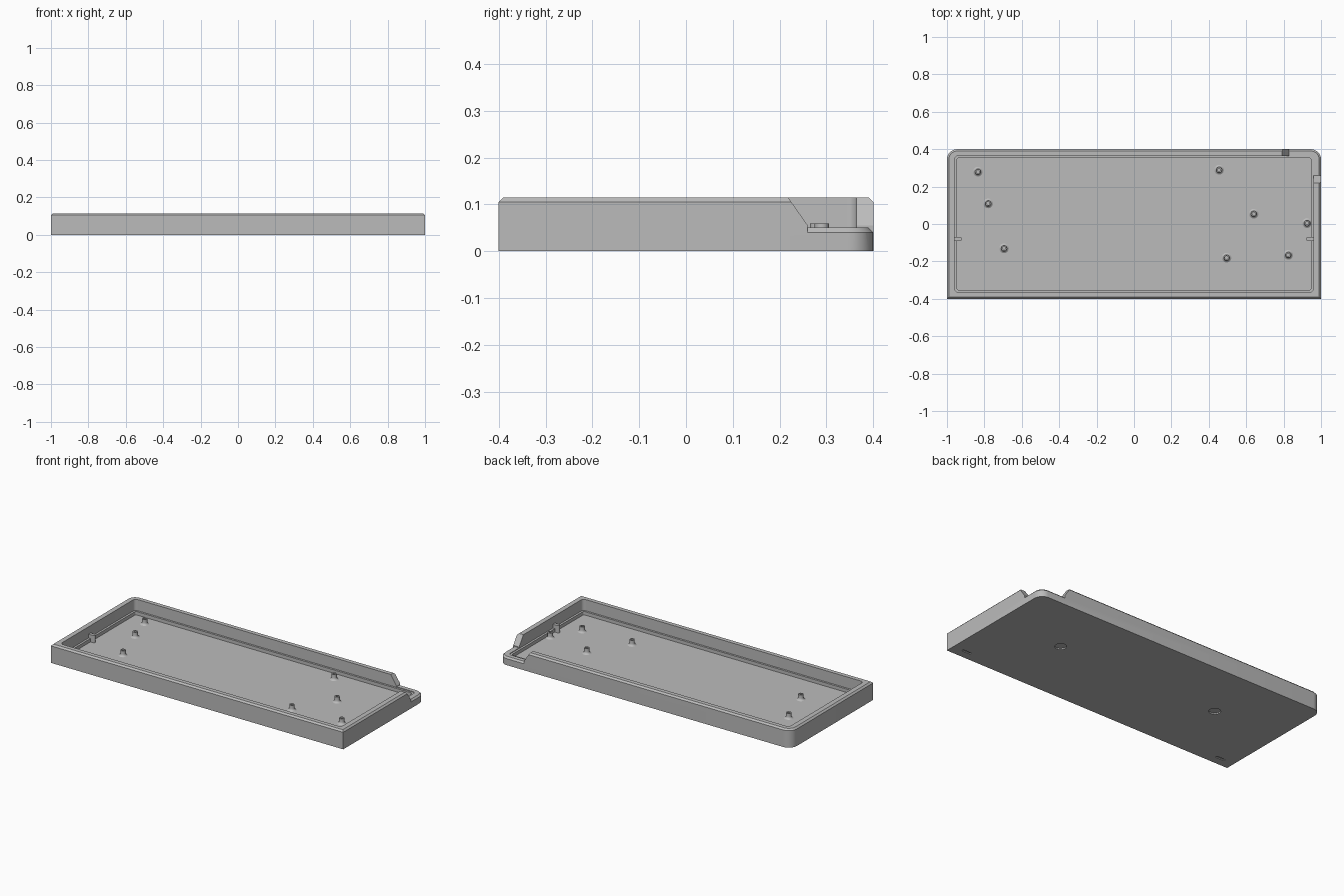
import bpy, bmesh, math

if "Cube" in bpy.data.objects:
    bpy.data.objects.remove(bpy.data.objects["Cube"])

grey = bpy.data.materials.new("plain grey")
grey.diffuse_color = (0.5, 0.5, 0.5, 1)
grey.use_nodes = True
grey.node_tree.nodes["Principled BSDF"].inputs["Base Color"].default_value = grey.diffuse_color

FLOOR = 0.025
RIM = 0.115


def finish(name, bm, helper=False):
    bmesh.ops.recalc_face_normals(bm, faces=bm.faces)
    me = bpy.data.meshes.new(name)
    bm.to_mesh(me)
    bm.free()
    ob = bpy.data.objects.new(name, me)
    bpy.context.collection.objects.link(ob)
    me.materials.append(grey)
    ob.hide_render = helper
    return ob


def outline(hx, hy, r_back, r_front, z, n=8):
    """Rounded rectangle, counter-clockwise from the back right corner."""
    pts = []
    for k, (sx, sy) in enumerate([(1, 1), (-1, 1), (-1, -1), (1, -1)]):
        r = r_back if sy > 0 else r_front
        for i in range(n + 1):
            a = math.pi / 2 * (k + i / n)
            pts.append((sx * (hx - r) + r * math.cos(a),
                        sy * (hy - r) + r * math.sin(a), z))
    return pts


def loft(name, loops, helper=False):
    """Skin closed loops of equal length and cap both ends."""
    bm = bmesh.new()
    rings = [[bm.verts.new(p) for p in lp] for lp in loops]
    for a, b in zip(rings, rings[1:]):
        for i in range(len(a)):
            j = (i + 1) % len(a)
            bm.faces.new((a[i], a[j], b[j], b[i]))
    bm.faces.new(rings[0])
    bm.faces.new(rings[-1])
    bmesh.ops.remove_doubles(bm, verts=bm.verts, dist=1e-5)
    return finish(name, bm, helper)


def circle(x, y, r, z, n=24):
    return [(x + r * math.cos(math.tau * i / n), y + r * math.sin(math.tau * i / n), z)
            for i in range(n)]


def cut(target, cutter):
    bpy.context.view_layer.objects.active = target
    m = target.modifiers.new("cut", 'BOOLEAN')
    m.operation = 'DIFFERENCE'
    m.solver = 'EXACT'
    m.object = cutter
    bpy.ops.object.modifier_apply(modifier=m.name)
    bpy.data.objects.remove(cutter)


def smooth(ob):
    bpy.ops.object.select_all(action='DESELECT')
    ob.select_set(True)
    bpy.context.view_layer.objects.active = ob
    bpy.ops.object.shade_smooth_by_angle(angle=math.radians(30))


# Tray: outer wall, chamfered rim, inner wall, ledge, floor
tray = loft("tray", [
    outline(1, 0.4, 0.055, 0, 0),
    outline(1, 0.4, 0.055, 0, 0.105),
    outline(0.99, 0.39, 0.045, 0, RIM),
    outline(0.96, 0.364, 0.02, 0.02, RIM),
    outline(0.96, 0.364, 0.02, 0.02, 0.046),
    outline(0.947, 0.352, 0.01, 0.01, 0.046),
    outline(0.947, 0.352, 0.01, 0.01, FLOOR),
])

# Corner notch with sloped ends; the core keeps the low chamfered rim
core = loft("notch_core", [
    outline(1.01, 0.41, 0.065, 0, 0.03),
    outline(0.99, 0.39, 0.045, 0, 0.05),
], True)


def corner(x, y, z):
    return [(x, y, z), (1.2, y, z), (1.2, 0.6, z), (x, 0.6, z)]


notch = loft("notch_cutter", [
    corner(0.83, 0.26, 0.035), corner(0.83, 0.26, 0.055),
    corner(0.79, 0.218, RIM), corner(0.77, 0.197, 0.145)], True)
cut(notch, core)
cut(tray, notch)

# Underside: two round recesses and two small slots near the front corners
for s in (-1, 1):
    x, y = s * 0.55, 0.032
    cut(tray, loft("round_cutter", [circle(x, y, 0.033, -0.02), circle(x, y, 0.033, 0.008)], True))
    x, y = s * 0.905, -0.344
    slot = [[(x + a, y + b, z) for a, b in ((-.03, -.007), (.03, -.007), (.03, .007), (-.03, .007))]
            for z in (-0.02, 0.006)]
    cut(tray, loft("slot_cutter", slot, True))
smooth(tray)

# Screw standoffs: flared foot, narrow post, blind hole
POSTS = [(-0.835, 0.28), (-0.78, 0.11), (-0.695, -0.13), (0.455, 0.29),
         (0.64, 0.055), (0.925, 0.005), (0.495, -0.18), (0.825, -0.165)]
PROFILE = [(0.026, -0.002), (0.026, 0), (0.020, 0.003), (0.0165, 0.008), (0.015, 0.014),
           (0.015, 0.034), (0.008, 0.034), (0.008, 0.006)]
for x, y in POSTS:
    smooth(loft("standoff", [circle(x, y, r, FLOOR + z) for r, z in PROFILE]))

# Side tabs with rounded inner ends
for s in (-1, 1):
    tab = []
    for z in (FLOOR - 0.002, 0.07):
        lp = [(s * 0.965, -0.09, z), (s * 0.965, -0.07, z)]
        for i in range(9):
            a = math.pi * i / 8
            lp.append((s * (0.93 - 0.01 * math.sin(a)), -0.08 + 0.01 * math.cos(a), z))
        tab.append(lp)
    smooth(loft("side_tab", tab))
